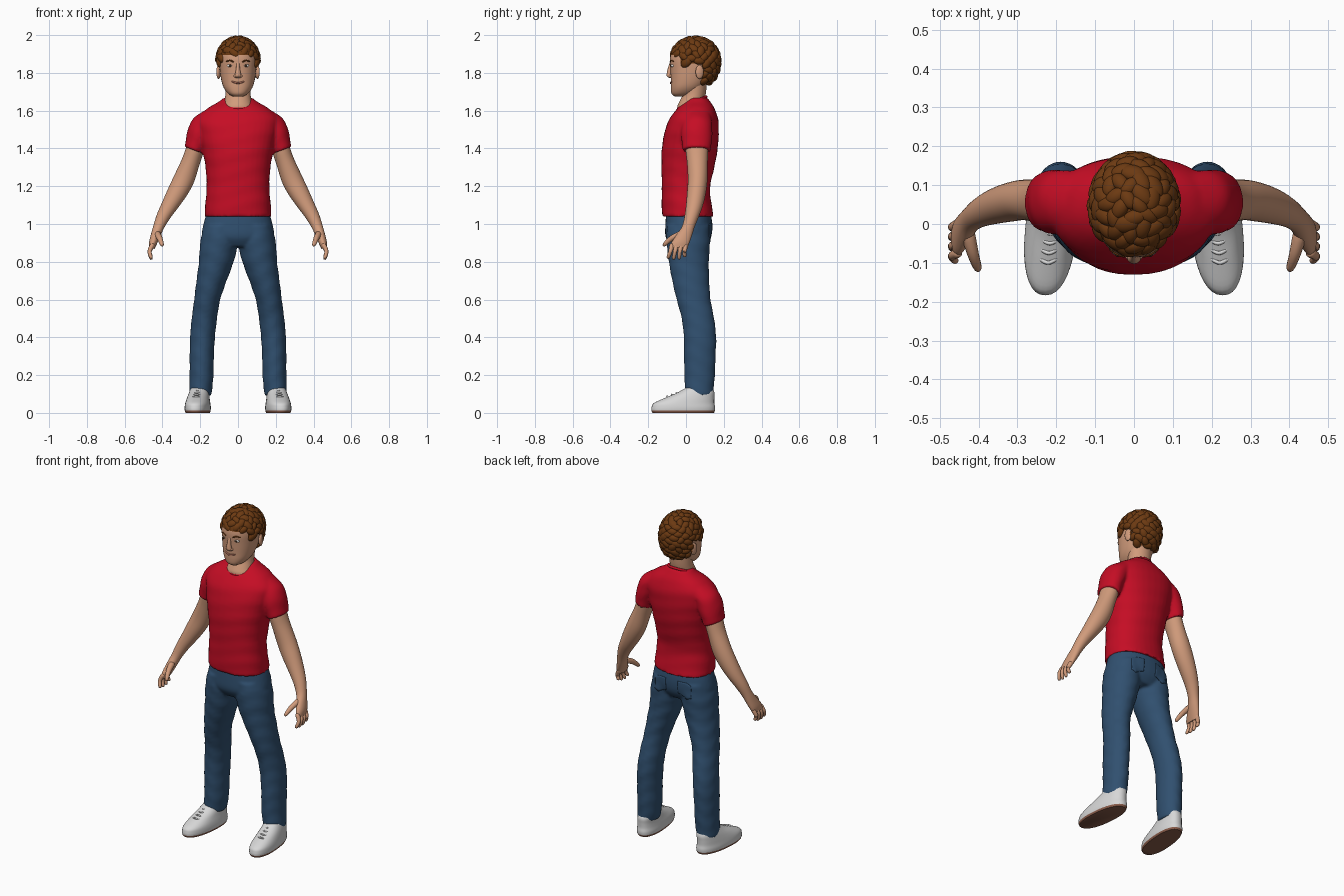
import bpy, bmesh, math, random
from mathutils import Vector, Matrix

random.seed(4)
if "Cube" in bpy.data.objects:
    bpy.data.objects.remove(bpy.data.objects["Cube"], do_unlink=True)


def material(name, *rgb):
    mat = bpy.data.materials.new(name)
    mat.use_nodes = True
    mat.diffuse_color = (*rgb, 1)
    shader = mat.node_tree.nodes["Principled BSDF"]
    shader.inputs["Base Color"].default_value = (*rgb, 1)
    shader.inputs["Roughness"].default_value = 0.7
    return mat


skin = material("skin", 0.64, 0.33, 0.2)
hair_brown = material("hair brown", 0.15, 0.042, 0.006)
shirt_red = material("shirt red", 0.56, 0.004, 0.018)
denim = material("denim blue", 0.03, 0.08, 0.16)
shoe_white = material("shoe white", 0.68, 0.68, 0.68)
sole_brown = material("sole brown", 0.26, 0.11, 0.07)
lip_colour = material("lips", 0.4, 0.15, 0.1)
eye_white = material("eye white", 0.75, 0.72, 0.68)
iris_dark = material("iris dark", 0.06, 0.03, 0.015)


def sample(rows, steps=4):
    """Smooth interpolation through rows of numbers."""
    rows = [Vector(r) for r in rows]
    last = len(rows) - 1
    out = []
    for i in range(last):
        a, b, c, d = rows[max(i - 1, 0)], rows[i], rows[i + 1], rows[min(i + 2, last)]
        for k in range(steps):
            t = k / steps
            out.append(b + (c - a) * (t / 2) + (a * 2 - b * 5 + c * 4 - d) * (t * t / 2)
                       + (b * 3 - a - c * 3 + d) * (t ** 3 / 2))
    return out + [rows[-1]]


def bridge(bm, rings):
    rings = [[bm.verts.new(p) for p in ring] for ring in rings]
    n = len(rings[0])
    for low, high in zip(rings, rings[1:]):
        for i in range(n):
            j = (i + 1) % n
            bm.faces.new((low[i], low[j], high[j], high[i]))
    bm.faces.new(rings[0])
    bm.faces.new(rings[-1])


def loft(bm, rows, side=1, power=2, tilt=0, wrinkle=0, n=36):
    """Stack oval sections given as centre x, y, z and radii x, y."""
    rings = []
    for cx, cy, z, rx, ry in sample(rows):
        ring = []
        for i in range(n):
            angle = math.tau * i / n
            c, s = math.cos(angle), math.sin(angle)
            fold = 1 + wrinkle * math.sin(70 * z + 2 * math.sin(2 * angle))
            px = rx * fold * math.copysign(abs(c) ** (2 / power), c)
            py = ry * fold * math.copysign(abs(s) ** (2 / power), s)
            ring.append((side * (cx + px), cy + py, z + tilt * px))
        rings.append(ring)
    bridge(bm, rings)


def centred(rows):
    return [(0, *row) for row in rows]


def tube(bm, points, radius, end_radius, side=1, n=12):
    """Round-ended tapering tube through points."""
    path = sample(points, 6)
    rings = []
    for i, p in enumerate(path):
        t = i / (len(path) - 1)
        way = path[min(i + 1, len(path) - 1)] - path[max(i - 1, 0)]
        turn = way.to_track_quat('Z', 'Y')
        r = (radius + (end_radius - radius) * t) * max(0.25, 1 - (2 * t - 1) ** 8) ** 0.5
        ring = [p + turn @ Vector((r * math.cos(math.tau * k / n), r * math.sin(math.tau * k / n), 0))
                for k in range(n)]
        rings.append([(side * q.x, q.y, q.z) for q in ring])
    bridge(bm, rings)


def ball(bm, centre, radii, turn=Matrix(), detail=3):
    matrix = Matrix.Translation(centre) @ turn @ Matrix.Diagonal((*radii, 1))
    bmesh.ops.create_icosphere(bm, subdivisions=detail, radius=1, matrix=matrix)


def finish(name, bm, *mats, rule=None, voxel=0):
    bmesh.ops.recalc_face_normals(bm, faces=bm.faces)
    for face in bm.faces:
        face.material_index = rule(face) if rule else 0
    mesh = bpy.data.meshes.new(name)
    bm.to_mesh(mesh)
    bm.free()
    for mat in mats:
        mesh.materials.append(mat)
    mesh.shade_smooth()
    mesh.set_sharp_from_angle(angle=1.1)
    obj = bpy.data.objects.new(name, mesh)
    bpy.context.collection.objects.link(obj)
    if voxel:
        # Fuse overlapping volumes into one cloth surface
        fuse = obj.modifiers.new("fuse", 'REMESH')
        fuse.mode, fuse.voxel_size, fuse.use_smooth_shade = 'VOXEL', voxel, True
        relax = obj.modifiers.new("relax", 'SMOOTH')
        relax.factor, relax.iterations = 0.5, 5
    return obj


# T-shirt: torso and sleeves
bm = bmesh.new()
loft(bm, centred([(.01, 1.04, .177, .137), (.002, 1.12, .172, .131), (0, 1.2, .166, .128),
                  (.01, 1.3, .172, .14), (.02, 1.4, .19, .148), (.032, 1.5, .21, .142),
                  (.042, 1.56, .212, .127), (.052, 1.61, .165, .1), (.06, 1.645, .105, .07),
                  (.062, 1.668, .076, .052)]), power=2.25, wrinkle=0.007)
for side in (1, -1):
    loft(bm, [(.13, .06, 1.58, .05, .07), (.175, .058, 1.535, .062, .08), (.205, .057, 1.48, .06, .083),
              (.224, .057, 1.42, .053, .078), (.232, .057, 1.39, .051, .075)], side, tilt=.38, wrinkle=.01)
finish("t_shirt", bm, shirt_red, voxel=0.008)

# Neckline rib
bpy.ops.mesh.primitive_torus_add(major_radius=.08, minor_radius=.007, major_segments=40,
                                 location=(0, .033, 1.643), rotation=(.4, 0, 0))
collar = bpy.context.object
collar.name = "collar"
collar.data.materials.append(shirt_red)
collar.data.shade_smooth()

# Jeans: hips and legs
bm = bmesh.new()
loft(bm, centred([(.012, 1.08, .158, .115), (.015, 1.0, .183, .124), (.012, .93, .188, .12),
                  (.012, .88, .13, .09)]), power=2.2)
for side in (1, -1):
    loft(bm, [(.09, .012, .99, .09, .115), (.1, .012, .9, .1, .115), (.115, .015, .8, .092, .106),
              (.14, .025, .7, .08, .098), (.163, .04, .6, .069, .09), (.178, .063, .5, .067, .086),
              (.188, .074, .4, .066, .086), (.192, .073, .3, .064, .084), (.193, .072, .2, .063, .081),
              (.197, .07, .13, .061, .077), (.2, .07, .09, .057, .073)], side, wrinkle=.015)
jeans = finish("jeans", bm, denim, voxel=0.008)

# Back pockets laid on the jeans
for side, label in ((1, "left"), (-1, "right")):
    bm = bmesh.new()
    bmesh.ops.create_grid(bm, x_segments=10, y_segments=10, size=.045)
    for v in bm.verts:
        x, z = v.co.x, v.co.y
        if z < 0:
            z -= .018 * (1 - abs(x) / .045) * -z / .045
        v.co = (side * .09 + x, .17, .965 + z)
    pocket = finish(label + "_back_pocket", bm, denim)
    wrap = pocket.modifiers.new("wrap", 'SHRINKWRAP')
    wrap.target, wrap.offset = jeans, .003
    pocket.modifiers.new("cloth", 'SOLIDIFY').thickness = .005

# Arms, hands and shoes
for side, label in ((1, "left"), (-1, "right")):
    bm = bmesh.new()
    loft(bm, [(.2, .057, 1.48, .042, .06), (.226, .057, 1.4, .045, .06), (.25, .06, 1.33, .046, .055),
              (.285, .062, 1.24, .052, .052), (.32, .056, 1.17, .05, .05), (.36, .045, 1.1, .042, .045),
              (.395, .03, 1.04, .034, .038), (.42, .012, .985, .027, .034), (.436, -.01, .94, .024, .042),
              (.45, -.03, .9, .02, .048), (.457, -.04, .872, .014, .044)], side, tilt=.35)
    for k in range(4):
        y = -.077 + .025 * k
        drop = (.006, 0, .002, .014)[k]
        tube(bm, [(.45, y + .004, .895), (.468, y - .006, .855), (.458, y * 1.2 - .004, .812 + drop)],
             .0135, .009, side)
    tube(bm, [(.43, -.015, .95), (.415, -.075, .925), (.4, -.12, .885)], .02, .01, side)
    finish(label + "_arm", bm, skin)

    bm = bmesh.new()
    loft(bm, [(.212, -.015, 0, .062, .163), (.212, -.015, .012, .066, .168), (.212, -.014, .03, .067, .168),
              (.212, -.01, .052, .064, .16), (.212, .02, .08, .058, .13), (.21, .055, .11, .052, .095),
              (.207, .072, .14, .045, .062)], side, power=2.3)
    for k in range(4):
        y = -.1 + .025 * k
        top = .08 + .375 * (y + .11)
        tube(bm, [(.183, y + .016, top - .006), (.212, y, top + .004), (.241, y + .016, top - .006)],
             .005, .005, side, 8)
    for v in bm.verts:
        v.co.x -= side * .09 * v.co.y
    finish(label + "_shoe", bm, shoe_white, sole_brown,
           rule=lambda f: int(f.calc_center_median().z < .011))

# Neck
bm = bmesh.new()
loft(bm, centred([(.012, 1.58, .08, .05), (.014, 1.62, .077, .06), (.03, 1.65, .071, .064),
                  (.045, 1.69, .067, .06), (.05, 1.75, .07, .06)]))
finish("neck", bm, skin)


def hairline(y):
    return 1.9 if y < -.02 else 1.855 if y < .09 else 1.745


# Head with nose and ears
bm = bmesh.new()
loft(bm, centred([(-.03, 1.675, .026, .03), (-.014, 1.69, .052, .062), (.004, 1.72, .075, .084),
                  (.02, 1.76, .088, .1), (.035, 1.82, .097, .118), (.04, 1.88, .1, .125),
                  (.045, 1.93, .09, .113), (.045, 1.965, .055, .07), (.045, 1.973, .02, .03)]), power=2.25)
loft(bm, centred([(-.078, 1.855, .008, .008), (-.085, 1.825, .01, .011), (-.088, 1.797, .015, .014),
                  (-.087, 1.782, .018, .014), (-.08, 1.773, .012, .008)]), n=16)
for side in (1, -1):
    ball(bm, (side * .103, .072, 1.805), (.011, .022, .037), Matrix.Rotation(side * .25, 4, 'Z'))
    ball(bm, (side * .014, -.082, 1.783), (.009, .01, .008))


def scalp(face):
    c = face.calc_center_median()
    return int(c.z > hairline(c.y))


finish("head", bm, skin, hair_brown, rule=scalp)

# Eyes, brows and mouth
for name, mat, y, radii in (("eyes", eye_white, -.07, (.016, .0115, .008)),
                            ("irises", iris_dark, -.0795, (.0065, .005, .0065))):
    bm = bmesh.new()
    for side in (1, -1):
        ball(bm, (side * .042, y, 1.838), radii)
    finish(name, bm, mat)
bm = bmesh.new()
for side in (1, -1):
    tube(bm, [(.022, -.083, 1.858), (.044, -.077, 1.866), (.064, -.063, 1.859)], .0045, .003, side, 8)
finish("eyebrows", bm, hair_brown)
bm = bmesh.new()
tube(bm, [(-.034, -.073, 1.755), (0, -.081, 1.746), (.034, -.073, 1.755)], .005, .005, n=8)
finish("mouth", bm, lip_colour)

# Curly hair: overlapping flattened locks spread over the scalp
bm = bmesh.new()
count = 150
for i in range(count):
    nz = 1 - (2 * i + 1) / count
    flat = math.sqrt(1 - nz * nz)
    around = i * math.pi * (3 - math.sqrt(5))
    out = Vector((flat * math.cos(around), flat * math.sin(around), nz))
    spread = flat ** 0.6 / flat if nz < 0 else 1
    spot = Vector((out.x * spread * .105, .048 + out.y * spread * .124, 1.867 + nz * (.115 if nz > 0 else .13)))
    if spot.z < hairline(spot.y):
        continue
    turn = out.to_track_quat('Z', 'Y').to_matrix().to_4x4() @ Matrix.Rotation(random.uniform(0, math.pi), 4, 'Z')
    size = random.uniform(.85, 1.1)
    ball(bm, spot, (.033 * size, .022 * size, .017), turn)
finish("curly_hair", bm, hair_brown)
